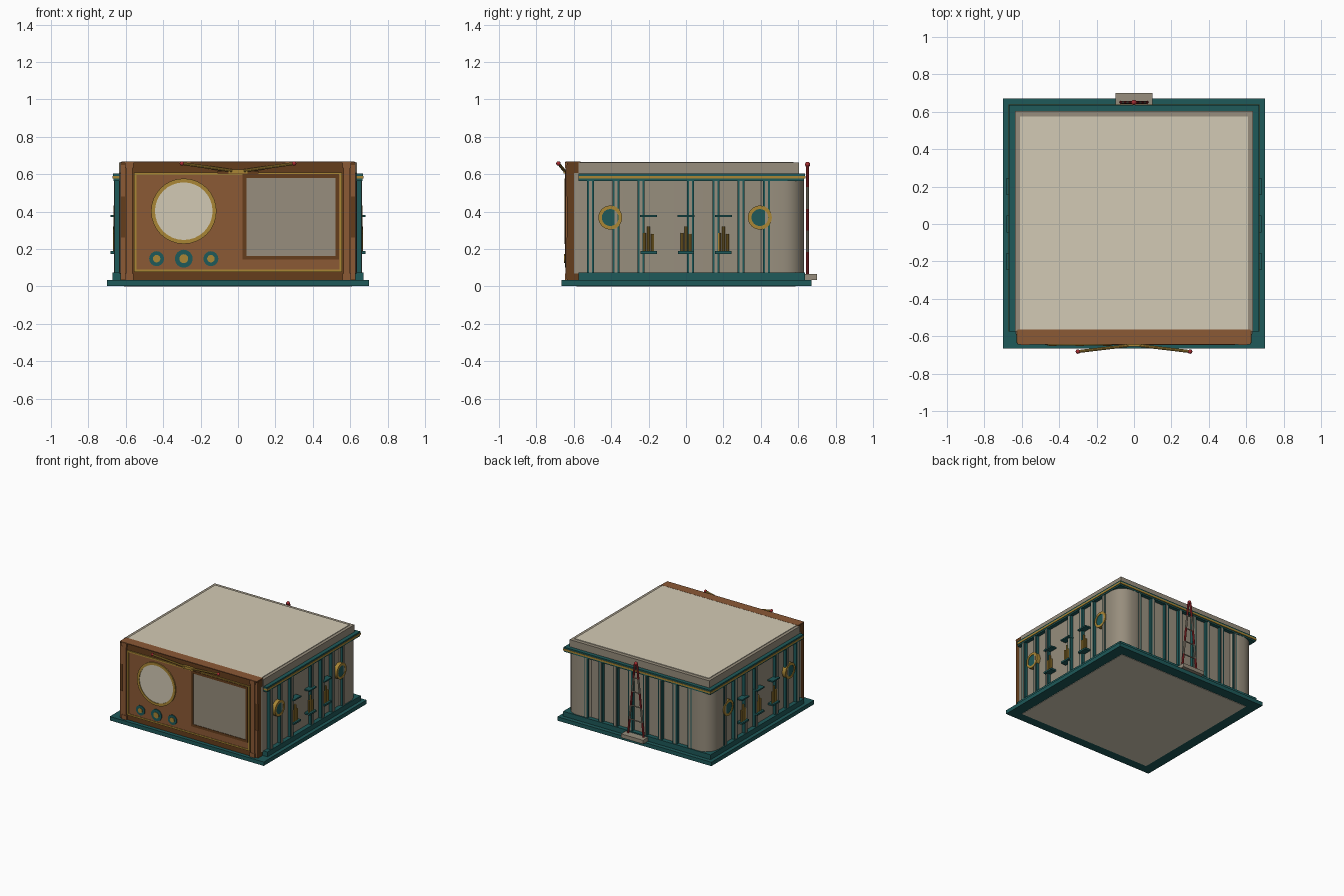
import bpy, bmesh, math
from mathutils import Vector

cube = bpy.data.objects.get("Cube")
if cube:
    bpy.data.objects.remove(cube, do_unlink=True)


def material(name, r, g, b):
    m = bpy.data.materials.new(name)
    m.use_nodes = True
    m.diffuse_color = (r, g, b, 1)
    m.node_tree.nodes["Principled BSDF"].inputs["Base Color"].default_value = (r, g, b, 1)
    return m


teal = material("teal", 0.013, 0.1, 0.1)
cream = material("cream", 0.65, 0.59, 0.46)
greige = material("greige", 0.31, 0.27, 0.205)
brown = material("brown", 0.26, 0.1, 0.036)
dark_brown = material("dark brown", 0.13, 0.048, 0.012)
gold = material("gold", 0.4, 0.24, 0.036)
red = material("red", 0.38, 0.025, 0.03)


def finish(bm, name, mat):
    mesh = bpy.data.meshes.new(name)
    bm.to_mesh(mesh)
    bm.free()
    mesh.materials.append(mat)
    ob = bpy.data.objects.new(name, mesh)
    bpy.context.collection.objects.link(ob)
    return ob


def box(name, mat, x, y, z, round_corners=0):
    """Box from three (low, high) ranges, with optional rounded upright edges."""
    bm = bmesh.new()
    bmesh.ops.create_cube(bm, size=1)
    for v in bm.verts:
        v.co = [r[0] + (c + 0.5) * (r[1] - r[0]) for r, c in zip((x, y, z), v.co)]
    if round_corners:
        upright = [e for e in bm.edges
                   if abs(e.verts[0].co.z - e.verts[1].co.z) > 0.01]
        bmesh.ops.bevel(bm, geom=upright, offset=round_corners, segments=6,
                        profile=0.5, affect='EDGES')
    return finish(bm, name, mat)


def rod(name, mat, a, b, radius, sides=12):
    """Cylinder between two points."""
    a, b = Vector(a), Vector(b)
    bm = bmesh.new()
    bmesh.ops.create_cone(bm, cap_ends=True, segments=sides, radius1=radius,
                          radius2=radius, depth=(b - a).length)
    bm.transform((b - a).to_track_quat('Z', 'Y').to_matrix().to_4x4())
    bmesh.ops.translate(bm, verts=bm.verts, vec=(a + b) / 2)
    return finish(bm, name, mat)


def ball(name, mat, centre, radius):
    bm = bmesh.new()
    bmesh.ops.create_uvsphere(bm, u_segments=12, v_segments=8, radius=radius)
    bmesh.ops.translate(bm, verts=bm.verts, vec=centre)
    return finish(bm, name, mat)


def ring(name, mat, centre, axis, outer, inner, depth):
    """Flat ring with a square section, facing along the axis."""
    bm = bmesh.new()
    n = 32
    loops = []
    for r, h in ((outer, 0), (outer, depth), (inner, depth), (inner, 0)):
        loops.append([bm.verts.new((r * math.cos(k * math.tau / n),
                                    r * math.sin(k * math.tau / n), h)) for k in range(n)])
    for i in range(4):
        p, q = loops[i], loops[(i + 1) % 4]
        for k in range(n):
            j = (k + 1) % n
            bm.faces.new((p[k], p[j], q[j], q[k]))
    bmesh.ops.recalc_face_normals(bm, faces=bm.faces)
    bm.transform(Vector(axis).to_track_quat('Z', 'Y').to_matrix().to_4x4())
    bmesh.ops.translate(bm, verts=bm.verts, vec=centre)
    return finish(bm, name, mat)


def frame(name, mat, x, z, y, w):
    """Four bars around a rectangle on the front."""
    for i in (0, 1):
        s = (x[0], x[0] + w) if i == 0 else (x[1] - w, x[1])
        t = (z[0], z[0] + w) if i == 0 else (z[1] - w, z[1])
        box(name + "_side", mat, s, y, z)
        box(name + "_rail", mat, (x[0] + w, x[1] - w), y, t)


def both(v):
    return (-v, v)


# Base, floor, walls and roof
box("base", teal, both(0.70), (-0.665, 0.67), (0.003, 0.035))
box("floor", cream, both(0.61), both(0.585), (0, 0.01))
box("plinth", teal, both(0.67), (-0.575, 0.637), (0.035, 0.075))
box("walls", greige, both(0.635), (-0.63, 0.602), (0.07, 0.605), round_corners=0.06)
box("cornice_lower", teal, both(0.665), (-0.575, 0.632), (0.564, 0.576))
box("cornice_trim", gold, both(0.67), (-0.575, 0.638), (0.576, 0.591))
box("cornice_upper", teal, both(0.667), (-0.575, 0.635), (0.591, 0.603))
box("parapet", greige, both(0.635), (-0.575, 0.604), (0.60, 0.661))
box("roof", cream, both(0.61), (-0.575, 0.575), (0.65, 0.666))

# Wall ribs, each a post with a pale stripe down the middle
for s in (-1, 1):
    box("rear_corner", greige, sorted((s * 0.4, s * 0.66)), (0.36, 0.63),
        (0.07, 0.566), round_corners=0.11)
    for y in (-0.51, -0.375, -0.24, 0.025, 0.16, 0.295, 0.43):
        box("side_rib", teal, sorted((s * 0.63, s * 0.66)),
            (y - 0.019, y + 0.019), (0.07, 0.566))
        box("side_rib_stripe", greige, sorted((s * 0.63, s * 0.664)),
            (y - 0.008, y + 0.008), (0.07, 0.566))
for i in range(8):
    x = (i - 3.5) * 0.135
    box("back_rib", teal, (x - 0.019, x + 0.019), (0.59, 0.627), (0.07, 0.566))
    box("back_rib_stripe", greige, (x - 0.008, x + 0.008), (0.59, 0.631), (0.07, 0.566))

# Portholes, shelves and upright pipes on both sides
for s in (-1, 1):
    for y in (-0.405, 0.395):
        ring("porthole_ring", gold, (s * 0.63, y, 0.368), (s, 0, 0), 0.064, 0.045, 0.036)
        rod("porthole_glass", teal, (s * 0.63, y, 0.368), (s * 0.662, y, 0.368), 0.046, 32)
    for y in (-0.2, 0, 0.2):
        box("upper_shelf", teal, sorted((s * 0.63, s * 0.683)),
            (y - 0.046, y + 0.046), (0.37, 0.381))
        box("lower_shelf", teal, sorted((s * 0.63, s * 0.683)),
            (y - 0.044, y + 0.044), (0.174, 0.188))
        for dy, top in ((-0.022, 0.285), (0, 0.32), (0.022, 0.28)):
            rod("pipe", gold, (s * 0.66, y + dy, 0.185), (s * 0.66, y + dy, top), 0.008, 8)

# Front cabinet
box("cabinet", dark_brown, both(0.627), (-0.635, -0.57), (0.035, 0.664))
box("cabinet_top", brown, both(0.622), (-0.645, -0.565), (0.66, 0.667))
box("front_panel", brown, both(0.555), (-0.64, -0.63), (0.08, 0.605))
frame("panel_trim", gold, both(0.557), (0.077, 0.608), (-0.644, -0.63), 0.013)
for s in (-1, 1):
    box("front_pillar", brown, sorted((s * 0.565, s * 0.6)), (-0.645, -0.6), (0.035, 0.635))
    box("pillar_foot", brown, sorted((s * 0.56, s * 0.605)), (-0.648, -0.6), (0.035, 0.07))
    box("pillar_cap", brown, sorted((s * 0.56, s * 0.605)), (-0.648, -0.6), (0.633, 0.664))
    for z in ((0.04, 0.26), (0.48, 0.65)):
        box("corner_strip", brown, sorted((s * 0.603, s * 0.625)), (-0.638, -0.6), z)

# Round dial, knobs and screen
rod("dial_face", cream, (-0.29, -0.63, 0.402), (-0.29, -0.644, 0.402), 0.158, 32)
ring("dial_ring", gold, (-0.29, -0.635, 0.402), (0, -1, 0), 0.175, 0.154, 0.014)
for x, r in ((-0.435, 0.04), (-0.29, 0.048), (-0.145, 0.04)):
    rod("knob", teal, (x, -0.63, 0.148), (x, -0.647, 0.148), r, 16)
    rod("knob_centre", gold, (x, -0.64, 0.148), (x, -0.651, 0.148), r * 0.5, 16)
frame("screen_frame", dark_brown, (0.025, 0.54), (0.143, 0.6), (-0.648, -0.63), 0.02)
box("screen", greige, (0.044, 0.521), (-0.644, -0.63), (0.162, 0.581))

# Twin aerial on the front
box("aerial_plate", dark_brown, both(0.11), (-0.646, -0.63), (0.602, 0.617))
box("aerial_base", gold, both(0.05), (-0.654, -0.63), (0.603, 0.625))
for s in (-1, 1):
    rod("aerial_rod", gold, (s * 0.03, -0.65, 0.618), (s * 0.3, -0.682, 0.657), 0.008, 8)
    ball("aerial_tip", red, (s * 0.3, -0.682, 0.657), 0.012)

# Rear mast with striped legs and rungs
box("mast_base", greige, both(0.1), (0.58, 0.70), (0.035, 0.066))
foot, tip, bands = 0.07, 0.01, 5
for s in (-1, 1):
    points = [(s * (foot + (tip - foot) * k / bands), 0.65, 0.066 + 0.58 * k / bands)
              for k in range(bands + 1)]
    for k in range(bands):
        rod("mast_leg", (red, greige)[k % 2], points[k], points[k + 1], 0.008, 8)
for k in range(1, bands):
    w = foot + (tip - foot) * k / bands
    z = 0.066 + 0.58 * k / bands
    rod("mast_rung", greige, (-w, 0.65, z), (w, 0.65, z), 0.005, 8)
ball("mast_light", red, (0, 0.65, 0.652), 0.014)

# Smooth the round parts, keeping edges sharp
bpy.ops.object.select_all(action='DESELECT')
for ob in bpy.context.collection.objects:
    if ob.type == 'MESH':
        ob.select_set(True)
        bpy.context.view_layer.objects.active = ob
bpy.ops.object.shade_smooth_by_angle(angle=math.radians(35))
